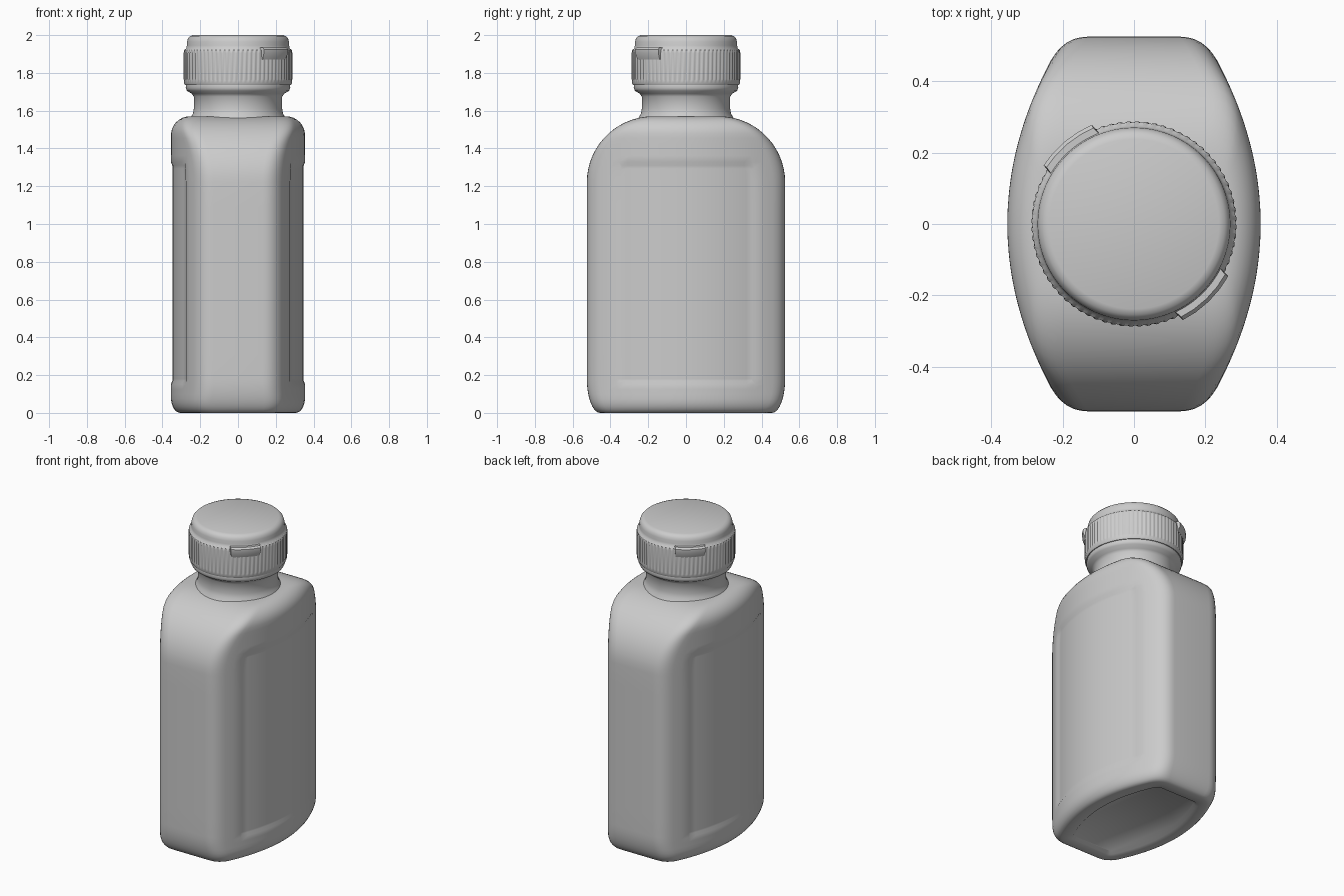
import bpy, bmesh, math
from mathutils import Vector

if "Cube" in bpy.data.objects:
    bpy.data.objects.remove(bpy.data.objects["Cube"], do_unlink=True)

mat = bpy.data.materials.new("plain grey")
mat.use_nodes = True
grey = (0.6, 0.6, 0.6, 1)
mat.diffuse_color = grey
mat.node_tree.nodes["Principled BSDF"].inputs["Base Color"].default_value = grey


def finish(bm, name, angle=40):
    bmesh.ops.recalc_face_normals(bm, faces=bm.faces)
    mesh = bpy.data.meshes.new(name)
    bm.to_mesh(mesh)
    bm.free()
    mesh.materials.append(mat)
    obj = bpy.data.objects.new(name, mesh)
    bpy.context.collection.objects.link(obj)
    bpy.ops.object.select_all(action="DESELECT")
    obj.select_set(True)
    bpy.context.view_layer.objects.active = obj
    bpy.ops.object.shade_smooth_by_angle(angle=math.radians(angle))
    return obj


def loft(bm, rings):
    """Join closed rings of points and cap both ends; returns the end caps."""
    rows = [[bm.verts.new(p) for p in ring] for ring in rings]
    n = len(rows[0])
    for a, b in zip(rows, rows[1:]):
        for i in range(n):
            j = (i + 1) % n
            bm.faces.new((a[i], a[j], b[j], b[i]))
    return bm.faces.new(rows[0][::-1]), bm.faces.new(rows[-1])


# Bottle body: bowed sides, flat ends, arched shoulders
DEPTH, BOW, END, TOP, SHOULDER = 0.525, 0.355, 0.195, 1.57, 0.35


def edge_drop(height, radius, inset):
    """Inset of a quarter-ellipse edge at a given distance from its end."""
    t = min(max(1 - height / radius, 0), 1)
    return inset * (1 - math.sqrt(1 - t * t))


def section(z):
    rise = min(max((z - TOP + SHOULDER) / SHOULDER, 0), 1)
    half = DEPTH - SHOULDER * (1 - math.sqrt(1 - rise * rise))
    half -= edge_drop(z, 0.18, 0.07)
    thin = edge_drop(z, 0.08, 0.05) + edge_drop(TOP - z, 0.1, 0.1)
    r = 0.065

    def side(y):
        return BOW - (BOW - END) * (y / DEPTH) ** 2 - thin

    quarter = []
    for i in range(11):
        y = (half - r) * i / 10
        quarter.append(Vector((side(y), y, z)))
    p, c = quarter[-1], Vector((side(half), half, z))
    q = Vector((side(half) - r, half, z))
    for i in range(1, 7):
        t = i / 6
        quarter.append(p * (1 - t) ** 2 + c * 2 * t * (1 - t) + q * t * t)
    back = quarter + [Vector((-v.x, v.y, z)) for v in quarter[::-1]]
    front = [Vector((-v.x, -v.y, z)) for v in back[1:-1]]
    return back + front


levels = [0.18 * (1 - math.cos(math.radians(a))) for a in range(0, 91, 9)]
levels += [0.18 + (TOP - SHOULDER - 0.18) * i / 8 for i in range(1, 9)]
levels += [TOP - SHOULDER + SHOULDER * math.sin(math.radians(a)) for a in range(6, 91, 6)]
bm = bmesh.new()
bottom, _ = loft(bm, [section(z) for z in levels])
bmesh.ops.recalc_face_normals(bm, faces=bm.faces)

# Recessed label panels on both broad sides
for s in (-1, 1):
    panel = []
    for f in bm.faces:
        c = f.calc_center_median()
        if c.x * s > 0.2 and abs(c.y) < 0.37 and 0.15 < c.z < 1.33:
            panel.append(f)
    bmesh.ops.inset_region(bm, faces=panel, thickness=0.018, depth=-0.007, use_even_offset=True)

# Recessed foot
bmesh.ops.inset_region(bm, faces=[bottom], thickness=0.06, depth=0)
bmesh.ops.inset_region(bm, faces=[bottom], thickness=0.015, depth=-0.015)
finish(bm, "bottle_body", 50)


def turned(name, profile, segments=96, knurl=()):
    """Turned part; profile rows listed in knurl get fine vertical ribs."""
    bm = bmesh.new()
    rings = []
    for k, (r, z) in enumerate(profile):
        ring = []
        for i in range(segments):
            a = math.tau * i / segments
            rr = r - (0.005 if k in knurl and i % 4 < 2 else 0)
            ring.append((rr * math.cos(a), rr * math.sin(a), z))
        rings.append(ring)
    loft(bm, rings)
    return finish(bm, name)


# Neck with flared collar
turned("neck", [(0.262, 1.54), (0.25, 1.565), (0.238, 1.585), (0.234, 1.61),
                (0.234, 1.675), (0.245, 1.69), (0.27, 1.705), (0.277, 1.72),
                (0.275, 1.735), (0.262, 1.74), (0.262, 1.76)])

# Ribbed cap with a stepped, rounded lid
turned("cap", [(0.26, 1.735), (0.28, 1.735), (0.285, 1.745), (0.285, 1.76),
               (0.288, 1.765), (0.288, 1.905), (0.285, 1.92), (0.274, 1.93),
               (0.271, 1.945), (0.27, 1.965), (0.265, 1.982), (0.254, 1.994),
               (0.238, 2.0)], segments=288, knurl=(4, 5))

# Opening tabs on opposite corners of the cap
for name, mid in (("tab_front", -46), ("tab_back", 130)):
    bm = bmesh.new()
    rings = []
    for z, out in ((1.87, 0.288), (1.905, 0.302), (1.925, 0.302), (1.935, 0.292)):
        ring = []
        for r, spread in ((0.26, (-20, -10, 0, 10, 20)), (out, (17, 9, 0, -9, -17))):
            for d in spread:
                a = math.radians(mid + d)
                ring.append((r * math.cos(a), r * math.sin(a), z))
        rings.append(ring)
    loft(bm, rings)
    finish(bm, name)
